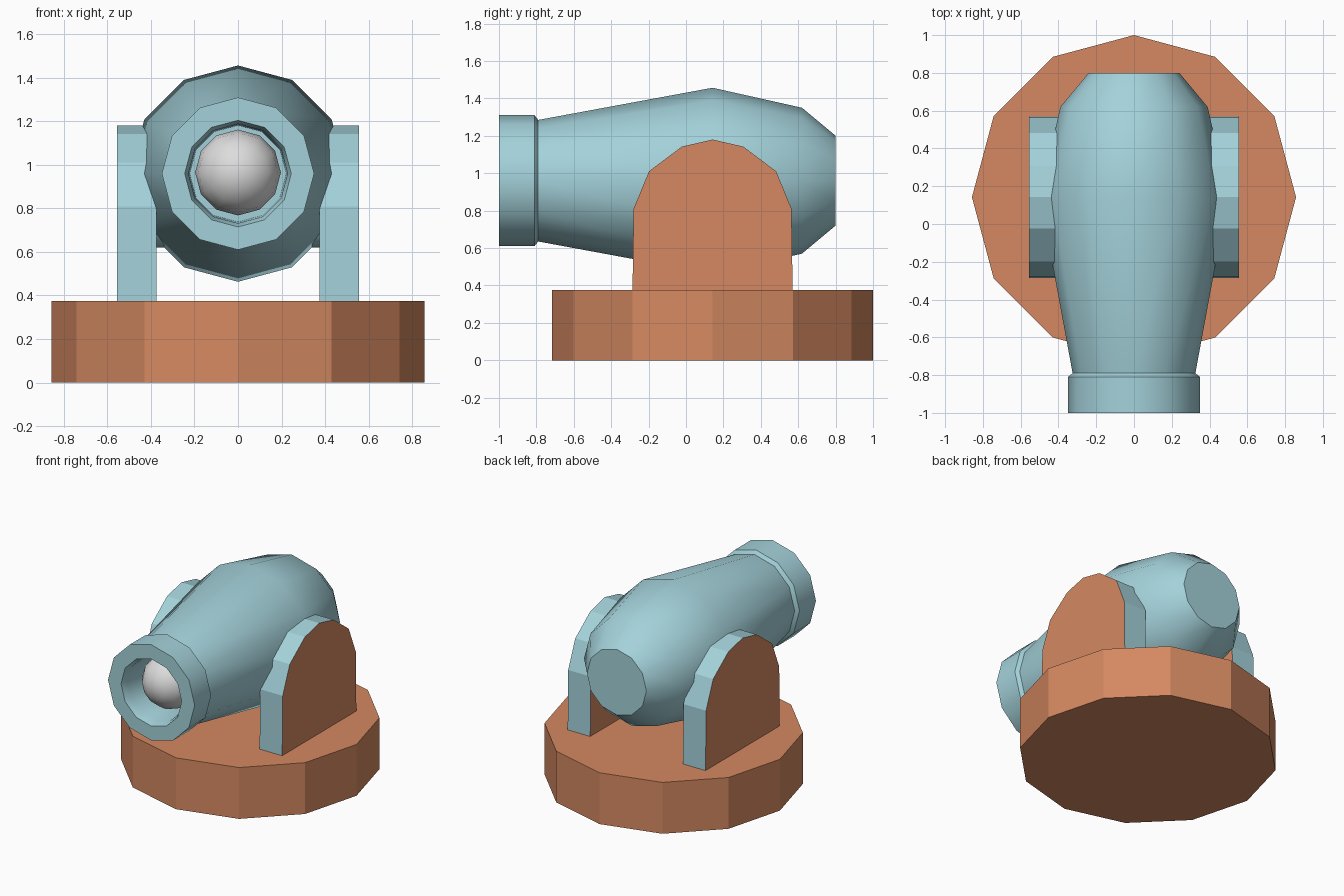
import bpy, bmesh, math
from mathutils import Matrix

if "Cube" in bpy.data.objects:
    bpy.data.objects.remove(bpy.data.objects["Cube"])

MID_Y, AXIS_Z, SIDES = 0.142, 0.96, 12


def material(name, rgb):
    m = bpy.data.materials.new(name)
    m.diffuse_color = (*rgb, 1)
    m.use_nodes = True
    m.node_tree.nodes["Principled BSDF"].inputs["Base Color"].default_value = m.diffuse_color
    return m


BLUE = material("pale_blue", (0.37, 0.64, 0.70))
ORANGE = material("terracotta", (0.66, 0.25, 0.12))
GREY = material("light_grey", (0.72, 0.72, 0.72))


def finish(bm, name, mats, smooth=None):
    bmesh.ops.recalc_face_normals(bm, faces=bm.faces)
    me = bpy.data.meshes.new(name)
    bm.to_mesh(me)
    bm.free()
    for m in mats:
        me.materials.append(m)
    ob = bpy.data.objects.new(name, me)
    bpy.context.collection.objects.link(ob)
    if smooth:
        bpy.ops.object.select_all(action='DESELECT')
        ob.select_set(True)
        bpy.context.view_layer.objects.active = ob
        bpy.ops.object.shade_smooth_by_angle(angle=math.radians(smooth))
    return ob


def cylinder(name, radius, length, matrix, mat, smooth=None):
    bm = bmesh.new()
    bmesh.ops.create_cone(bm, cap_ends=True, segments=SIDES, radius1=radius,
                          radius2=radius, depth=length, matrix=matrix)
    return finish(bm, name, [mat], smooth)


def barrel(profile):
    """Lathe (y, radius) points about the barrel axis and cap both ends."""
    bm = bmesh.new()
    rings = []
    for y, r in profile:
        rings.append([bm.verts.new((r * math.sin(2 * math.pi * i / SIDES), y,
                                    AXIS_Z + r * math.cos(2 * math.pi * i / SIDES)))
                      for i in range(SIDES)])
    for a, b in zip(rings, rings[1:]):
        for i in range(SIDES):
            j = (i + 1) % SIDES
            bm.faces.new((a[i], a[j], b[j], b[i]))
    bm.faces.new(rings[0])
    bm.faces.new(rings[-1])
    return finish(bm, "barrel", [BLUE], 35)


def bracket(name, side):
    """Arched support plate with terracotta sides and a blue edge."""
    half = [(0.428, 0.37), (0.422, 0.81), (0.34, 1.01), (0.165, 1.142)]
    outline = [(-y, z) for y, z in half] + [(0, 1.18)] + half[::-1]
    bm = bmesh.new()
    face = bm.faces.new([bm.verts.new((side * 0.375, MID_Y + y, z)) for y, z in outline])
    ext = bmesh.ops.extrude_face_region(bm, geom=[face], use_keep_orig=True)
    moved = [v for v in ext["geom"] if isinstance(v, bmesh.types.BMVert)]
    bmesh.ops.translate(bm, verts=moved, vec=(side * 0.182, 0, 0))
    bm.normal_update()
    for f in bm.faces:
        f.material_index = 1 if abs(f.normal.x) > 0.9 else 0
    return finish(bm, name, [BLUE, ORANGE])


# Twelve-sided base
cylinder("base", 0.858, 0.375, Matrix.Translation((0, MID_Y, 0.1875)), ORANGE)

# Barrel: bore floor, bore, muzzle collar, swelling body, tapered rear
barrel([(-0.70, 0.222), (-0.95, 0.228), (-1.0, 0.245), (-1.0, 0.35), (-0.81, 0.35),
        (-0.79, 0.325), (MID_Y, 0.497), (0.62, 0.39), (0.80, 0.24)])

# Side brackets and the axle between them
bracket("right_bracket", 1)
bracket("left_bracket", -1)
cylinder("axle", 0.13, 0.78,
         Matrix.Translation((0, MID_Y, 0.75)) @ Matrix.Rotation(math.pi / 2, 4, 'Y'), BLUE, 35)

# Ball resting inside the muzzle
bm = bmesh.new()
bmesh.ops.create_uvsphere(bm, u_segments=SIDES, v_segments=8, radius=0.197,
                          matrix=Matrix.Translation((0, -0.77, 0.965))
                          @ Matrix.Rotation(math.pi / 2, 4, 'X')
                          @ Matrix.Rotation(math.pi / 2, 4, 'Z'))
finish(bm, "cannon_ball", [GREY], 60)
